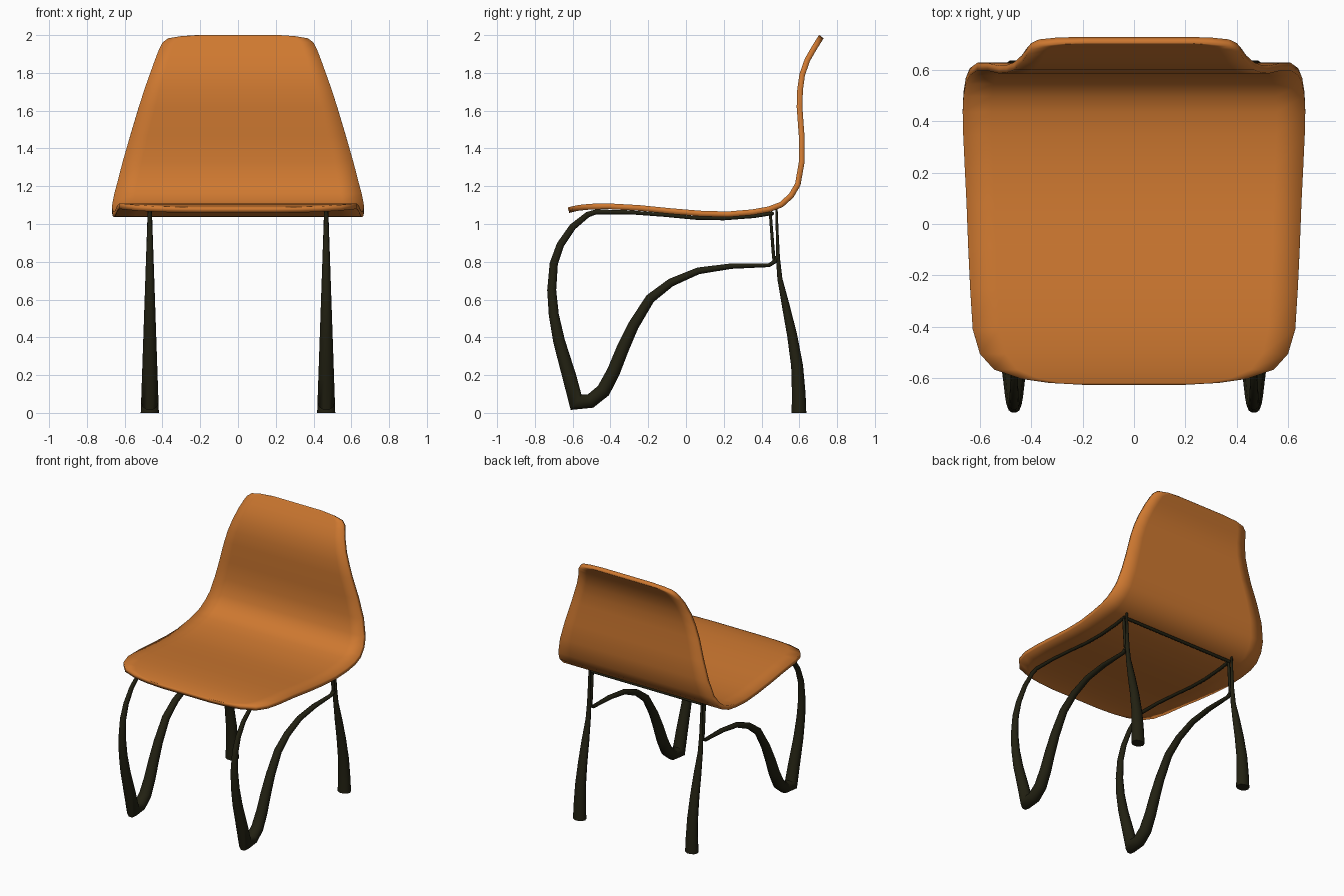
import bpy, bmesh, math
from mathutils import Vector

if "Cube" in bpy.data.objects:
    bpy.data.objects.remove(bpy.data.objects["Cube"])


def material(name, rgb):
    m = bpy.data.materials.new(name)
    m.diffuse_color = (*rgb, 1)
    m.use_nodes = True
    m.node_tree.nodes["Principled BSDF"].inputs["Base Color"].default_value = m.diffuse_color
    return m


orange = material("orange shell", (0.62, 0.19, 0.03))
dark = material("dark olive metal", (0.016, 0.015, 0.006))


def finish(bm, name, mat, angle=40):
    bmesh.ops.recalc_face_normals(bm, faces=bm.faces[:])
    me = bpy.data.meshes.new(name)
    bm.to_mesh(me)
    bm.free()
    me.materials.append(mat)
    ob = bpy.data.objects.new(name, me)
    bpy.context.collection.objects.link(ob)
    bpy.ops.object.select_all(action='DESELECT')
    ob.select_set(True)
    bpy.context.view_layer.objects.active = ob
    bpy.ops.object.shade_smooth_by_angle(angle=math.radians(angle))
    return ob


# Seat and back shell: side profile (y, z) with half width
shell = [(-.622, 1.073, .20), (-.615, 1.075, .33), (-.60, 1.079, .44),
         (-.565, 1.086, .545), (-.505, 1.092, .60), (-.41, 1.094, .628),
         (-.25, 1.085, .638), (-.08, 1.068, .646), (.08, 1.055, .652),
         (.22, 1.051, .659), (.35, 1.062, .665), (.44, 1.078, .667),
         (.505, 1.103, .664), (.557, 1.15, .655), (.592, 1.21, .64),
         (.613, 1.33, .61), (.612, 1.47, .57), (.601, 1.62, .525),
         (.604, 1.71, .496), (.615, 1.79, .467), (.643, 1.87, .437),
         (.672, 1.92, .417), (.692, 1.953, .40), (.706, 1.975, .37),
         (.713, 1.987, .30), (.717, 1.992, .20)]
bm = bmesh.new()
COLS = 12
rows = [[bm.verts.new((w * (2 * i / COLS - 1), y, z)) for i in range(COLS + 1)]
        for y, z, w in shell]
for a, b in zip(rows, rows[1:]):
    for i in range(COLS):
        bm.faces.new((a[i], a[i + 1], b[i + 1], b[i]))
seat = finish(bm, "seat_shell", orange)
sol = seat.modifiers.new("thickness", 'SOLIDIFY')
sol.thickness = 0.03
sol.offset = 0


# Oval tube swept along a path in a side plane: points (y, z, in-plane half width)
def tube(name, x, pts, sides=10):
    bm = bmesh.new()
    p = [Vector((0, y, z)) for y, z, h in pts]
    rings = []
    for k, (y, z, h) in enumerate(pts):
        t = Vector()
        if k > 0:
            t += (p[k] - p[k - 1]).normalized()
        if k < len(p) - 1:
            t += (p[k + 1] - p[k]).normalized()
        t.normalize()
        n = Vector((0, -t.z, t.y))
        hx = min(0.012 + 0.036 * max(0, 1.05 - z) / 1.05, h * 1.4)
        ring = []
        for s in range(sides):
            a = 2 * math.pi * (s + .5) / sides
            v = p[k] + n * h * math.cos(a) + Vector((x + hx * math.sin(a), 0, 0))
            v.z = max(v.z, 0)
            ring.append(bm.verts.new(v))
        rings.append(ring)
    for a, b in zip(rings, rings[1:]):
        for s in range(sides):
            t = (s + 1) % sides
            bm.faces.new((a[s], a[t], b[t], b[s]))
    bm.faces.new(rings[0])
    bm.faces.new(rings[-1])
    return finish(bm, name, dark, 50)


rail = [(.46, 1.057, .01), (.36, 1.041, .01), (.2, 1.029, .01),
        (.05, 1.032, .01), (-.12, 1.048, .01), (-.3, 1.062, .011),
        (-.48, 1.064, .014)]
front = [(-.47, 1.066, .013), (-.52, 1.05, .016), (-.60, .985, .019),
         (-.665, .89, .021), (-.70, .79, .023), (-.711, .65, .025),
         (-.70, .52, .028), (-.672, .38, .033), (-.617, .19, .039),
         (-.582, .056, .052), (-.505, .063, .04), (-.437, .118, .04),
         (-.383, .22, .037), (-.335, .34, .035), (-.28, .46, .031),
         (-.19, .605, .027), (-.08, .69, .023), (.065, .752, .019),
         (.24, .777, .015), (.44, .782, .011), (.475, .805, .012),
         (.485, .83, .01)]
brace = [(.468, .79, .009), (.462, .85, .009), (.446, 1.06, .008)]
back = [(.479, 1.09, .006), (.483, .95, .008), (.487, .82, .011),
        (.497, .71, .014), (.53, .56, .022), (.562, .41, .028),
        (.588, .25, .033), (.597, .1, .038), (.598, 0, .041)]

# Legs and frame, mirrored left and right
for side, x in (("left", -.467), ("right", .467)):
    tube("side_rail_" + side, x, rail)
    tube("front_leg_" + side, x, front)
    tube("rear_brace_" + side, x, brace)
    tube("back_leg_" + side, x, back)

# Rear cross bar under the seat
bm = bmesh.new()
bmesh.ops.create_cone(bm, cap_ends=True, segments=10, radius1=.011,
                      radius2=.011, depth=.94)
for v in bm.verts:
    v.co = Vector((v.co.z, v.co.x + .455, v.co.y + 1.055))
finish(bm, "rear_cross_bar", dark)
